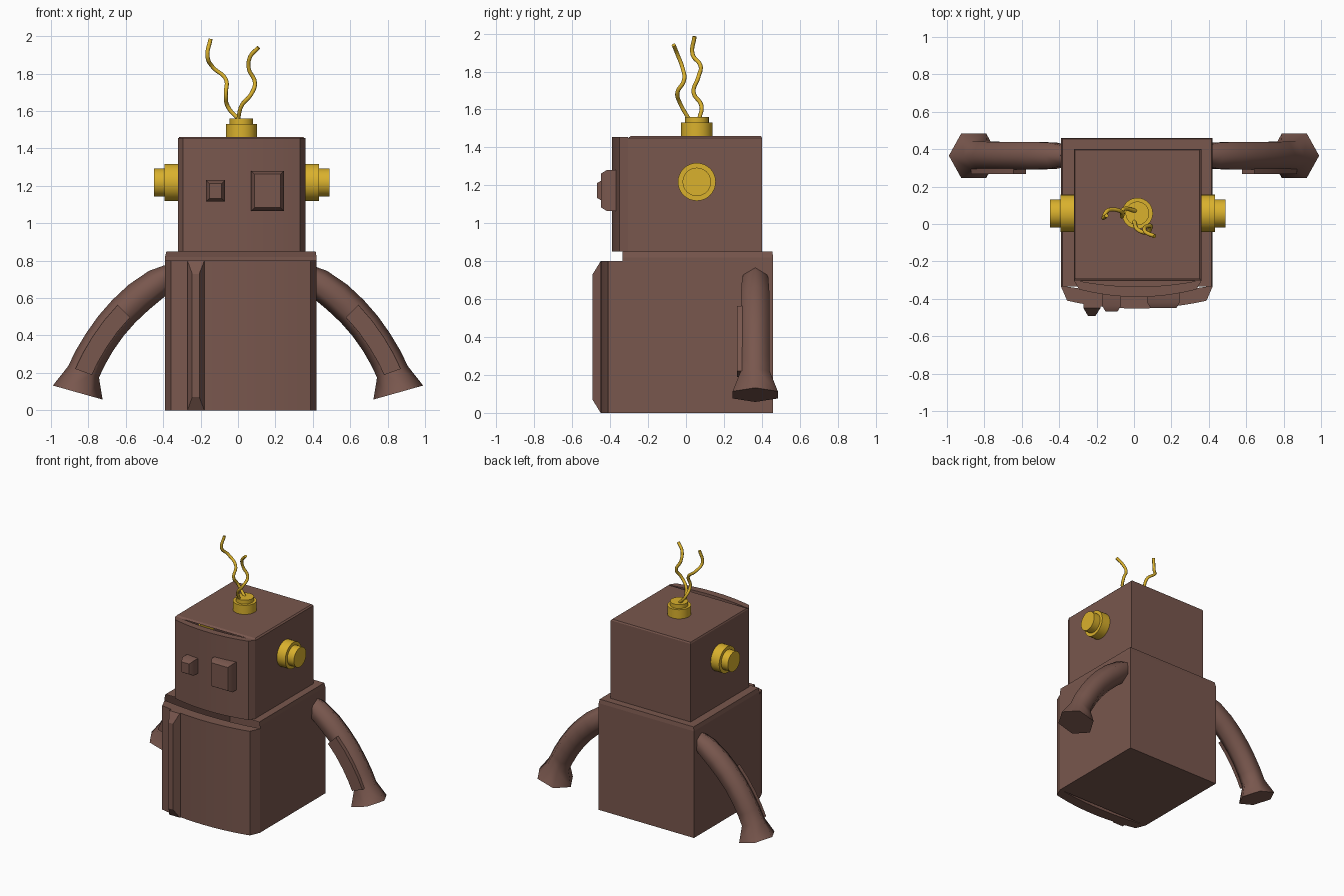
import bpy, bmesh, math
from mathutils import Vector

if "Cube" in bpy.data.objects:
    bpy.data.objects.remove(bpy.data.objects["Cube"], do_unlink=True)


def material(name, rgb):
    m = bpy.data.materials.new(name)
    m.use_nodes = True
    m.diffuse_color = (*rgb, 1)
    m.node_tree.nodes["Principled BSDF"].inputs["Base Color"].default_value = (*rgb, 1)
    return m


BROWN = material("warm_brown", (0.19, 0.095, 0.075))
YELLOW = material("mustard_yellow", (0.70, 0.44, 0.026))


def finish(name, bm, mat, smooth=None):
    bmesh.ops.recalc_face_normals(bm, faces=bm.faces)
    mesh = bpy.data.meshes.new(name)
    bm.to_mesh(mesh)
    bm.free()
    mesh.materials.append(mat)
    ob = bpy.data.objects.new(name, mesh)
    bpy.context.collection.objects.link(ob)
    if smooth:
        bpy.ops.object.select_all(action="DESELECT")
        bpy.context.view_layer.objects.active = ob
        ob.select_set(True)
        bpy.ops.object.shade_smooth_by_angle(angle=math.radians(smooth))
    return ob


def loft(name, rings, mat, smooth=None, caps=True):
    """Skin a list of point rings, closing both ends."""
    bm = bmesh.new()
    loops = [[bm.verts.new(p) for p in ring] for ring in rings]
    n = len(loops[0])
    for a, b in zip(loops, loops[1:]):
        for i in range(n):
            j = (i + 1) % n
            bm.faces.new((a[i], a[j], b[j], b[i]))
    if caps:
        bm.faces.new(loops[0])
        bm.faces.new(loops[-1])
    return finish(name, bm, mat, smooth)


def rect_z(x0, x1, y0, y1, z):
    return [(x0, y0, z), (x1, y0, z), (x1, y1, z), (x0, y1, z)]


def rect_y(x0, x1, z0, z1, y):
    return [(x0, y, z0), (x1, y, z0), (x1, y, z1), (x0, y, z1)]


def open_front_box(name, rings):
    """Box shell whose front is left open behind its curved panel."""
    ob = loft(name, rings, BROWN)
    bm = bmesh.new()
    bm.from_mesh(ob.data)
    bm.normal_update()
    front = [f for f in bm.faces if f.normal.y < -0.9]
    bmesh.ops.delete(bm, geom=front, context="FACES")
    bm.to_mesh(ob.data)
    bm.free()
    return ob


def bowed_panel(name, cx, half, back, corner, bulge, inner, z0, z1):
    """Curved front panel: rounded outer bow, shallower inner bow."""
    steps = 12
    ts = [2 * i / steps - 1 for i in range(steps + 1)]
    outline = [(cx - half, back)]
    outline += [(cx + half * 0.92 * t, bulge + (corner - bulge) * t * t) for t in ts]
    outline += [(cx + half, back)]
    outline += [(cx - half * 0.92 * t, inner + (back - inner) * t * t) for t in ts]
    return loft(name, [[(x, y, z) for x, y in outline] for z in (z0, z1)], BROWN, 45)


# Body and head shells
open_front_box("body", [
    rect_z(-0.39, 0.42, -0.335, 0.46, 0),
    rect_z(-0.39, 0.42, -0.335, 0.46, 0.82),
    rect_z(-0.383, 0.415, -0.335, 0.455, 0.85)])
open_front_box("head", [
    rect_z(-0.32, 0.36, -0.305, 0.40, 0.85),
    rect_z(-0.32, 0.36, -0.305, 0.40, 1.45),
    rect_z(-0.315, 0.35, -0.29, 0.395, 1.46)])

# Curved front panels
bowed_panel("body_door", 0.015, 0.405, -0.335, -0.41, -0.452, -0.365, 0, 0.80)
bowed_panel("face_panel", 0.02, 0.34, -0.305, -0.35, -0.39, -0.335, 0.85, 1.455)

# Door handle
loft("door_handle", [
    rect_y(-0.27, -0.18, 0.0, 0.80, -0.41),
    rect_y(-0.27, -0.18, 0.0, 0.80, -0.45),
    rect_y(-0.245, -0.207, 0.07, 0.73, -0.493)], BROWN)


# Mismatched eyes
def eye(name, x0, x1, z0, z1, front):
    d = 0.018
    loft(name, [
        rect_y(x0, x1, z0, z1, -0.36),
        rect_y(x0, x1, z0, z1, front + 0.03),
        rect_y(x0 + d, x1 - d, z0 + d, z1 - d, front)], BROWN, 50)


eye("right_eye", -0.17, -0.07, 1.115, 1.23, -0.468)
eye("left_eye", 0.07, 0.245, 1.065, 1.28, -0.448)


# Ears and top knob: stepped cylinders along an axis
def stepped_knob(name, base, axis, profile, sides=32):
    base, axis = Vector(base), Vector(axis)
    u = axis.orthogonal().normalized()
    v = axis.cross(u)
    rings = []
    for r, h in profile:
        angles = [2 * math.pi * i / sides for i in range(sides)]
        rings.append([base + axis * h + r * (u * math.cos(a) + v * math.sin(a)) for a in angles])
    loft(name, rings, YELLOW, 35)


EAR = [(0.10, -0.01), (0.10, 0.072), (0.075, 0.072), (0.075, 0.128)]
stepped_knob("left_ear", (0.36, 0.057, 1.218), (1, 0, 0), EAR)
stepped_knob("right_ear", (-0.32, 0.057, 1.218), (-1, 0, 0), EAR)
stepped_knob("top_knob", (0.018, 0.057, 1.46), (0, 0, 1),
             [(0.083, -0.01), (0.083, 0.07), (0.063, 0.07), (0.063, 0.10)])


# Wavy antennae
def antenna(name, points):
    curve = bpy.data.curves.new(name, "CURVE")
    curve.dimensions = "3D"
    curve.bevel_depth = 0.011
    curve.bevel_resolution = 2
    curve.use_fill_caps = True
    curve.resolution_u = 6
    spline = curve.splines.new("BEZIER")
    spline.bezier_points.add(len(points) - 1)
    for bp, p in zip(spline.bezier_points, points):
        bp.co = p
        bp.handle_left_type = bp.handle_right_type = "AUTO"
    curve.materials.append(YELLOW)
    bpy.context.collection.objects.link(bpy.data.objects.new(name, curve))


antenna("tall_antenna", [
    (0.01, 0.07, 1.55), (-0.055, 0.08, 1.625), (-0.065, 0.04, 1.69), (-0.065, 0.065, 1.77),
    (-0.135, 0.075, 1.835), (-0.163, 0.035, 1.89), (-0.147, 0.045, 1.985)])
antenna("short_antenna", [
    (0.0, 0.015, 1.55), (0.02, -0.03, 1.63), (0.07, -0.045, 1.69), (0.09, -0.01, 1.755),
    (0.058, -0.02, 1.825), (0.065, -0.045, 1.89), (0.11, -0.065, 1.94)])

# Arms: six-sided bent tubes ending in flared hands, as (x, z, radius)
ARM = [(0.36, 0.725, 0.06), (0.43, 0.68, 0.08), (0.53, 0.605, 0.086), (0.61, 0.53, 0.086),
       (0.68, 0.45, 0.086), (0.74, 0.365, 0.086), (0.79, 0.28, 0.087), (0.826, 0.205, 0.088),
       (0.857, 0.095, 0.138)]
ARM_Y = 0.365


def arm_frames():
    for i, (x, z, r) in enumerate(ARM):
        a, b = ARM[max(i - 1, 0)], ARM[min(i + 1, len(ARM) - 1)]
        along = Vector((b[0] - a[0], 0, b[1] - a[1])).normalized()
        yield Vector((x, ARM_Y, z)), Vector((-along.z, 0, along.x)), r


for side, s in (("left", 1), ("right", -1)):
    rings, pad = [], []
    for c, u, r in arm_frames():
        ring = []
        for k in range(6):
            a = k * math.pi / 3
            p = c + u * (r * math.cos(a)) + Vector((0, r * math.sin(a), 0))
            ring.append((p.x * s, p.y, p.z))
        rings.append(ring)
        # Raised pad on the front of the forearm
        if 0.6 < c.x < 0.84:
            corners = []
            for w, y in ((-1, 0.30), (1, 0.30), (1, 0.268), (-1, 0.268)):
                p = c + u * (0.047 * w)
                corners.append((p.x * s, y, p.z))
            pad.append(corners)
    loft(side + "_arm", rings, BROWN, 62)
    loft(side + "_arm_pad", pad, BROWN, 40)
